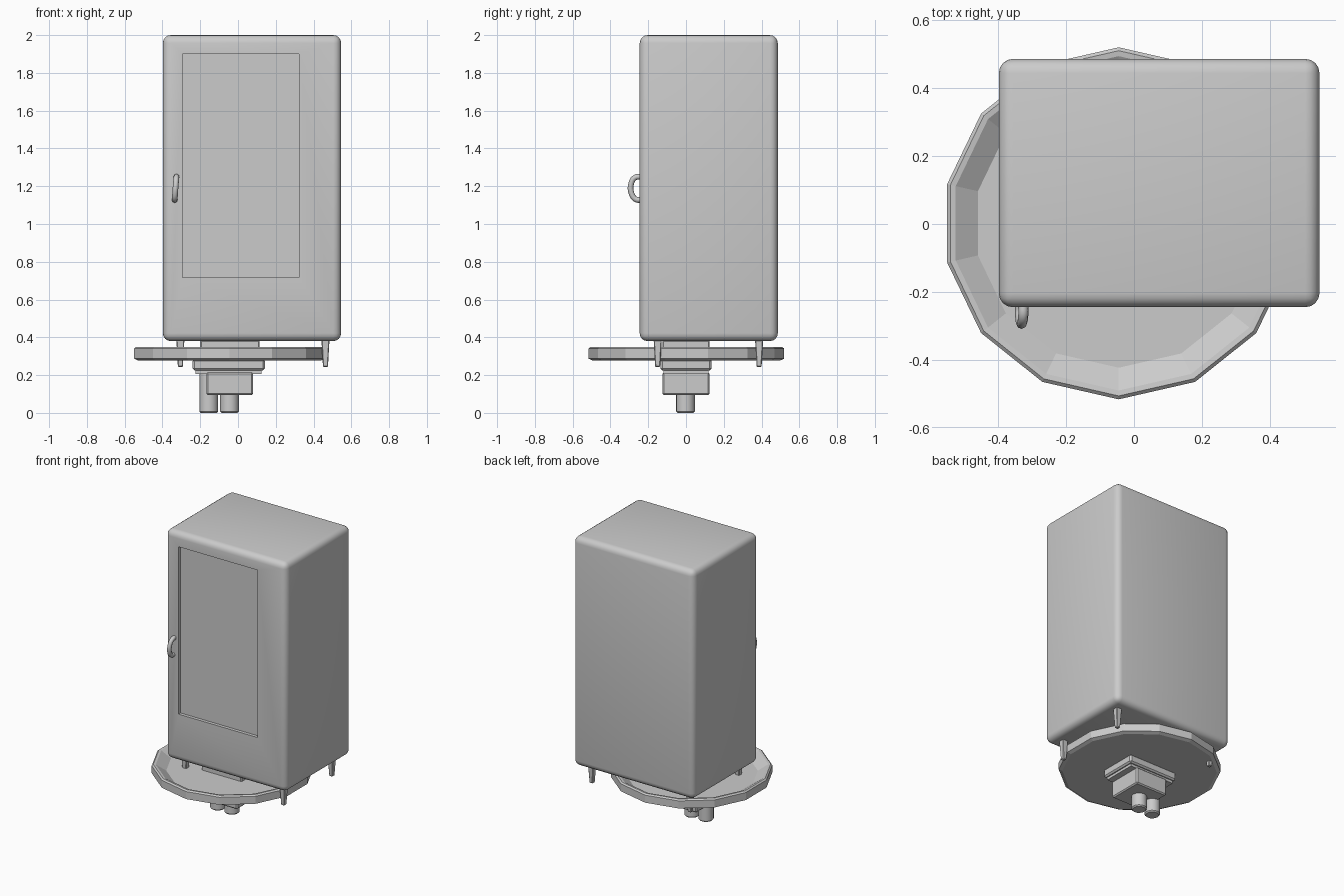
import bpy, bmesh, math
from mathutils import Vector

if "Cube" in bpy.data.objects:
    bpy.data.objects.remove(bpy.data.objects["Cube"])

grey = bpy.data.materials.new("plain_grey")
grey.diffuse_color = (0.6, 0.6, 0.6, 1)
grey.use_nodes = True
grey.node_tree.nodes["Principled BSDF"].inputs["Base Color"].default_value = grey.diffuse_color


def make(name, bm, smooth=None):
    bmesh.ops.recalc_face_normals(bm, faces=bm.faces)
    me = bpy.data.meshes.new(name)
    bm.to_mesh(me)
    bm.free()
    ob = bpy.data.objects.new(name, me)
    bpy.context.collection.objects.link(ob)
    me.materials.append(grey)
    if smooth:
        smooth_obj(ob, smooth)
    return ob


def smooth_obj(ob, angle):
    bpy.ops.object.select_all(action='DESELECT')
    ob.select_set(True)
    bpy.context.view_layer.objects.active = ob
    bpy.ops.object.shade_smooth_by_angle(angle=math.radians(angle))


def box_bm(x0, x1, y0, y1, z0, z1, bevel=0, seg=1):
    bm = bmesh.new()
    bmesh.ops.create_cube(bm, size=1)
    for v in bm.verts:
        v.co = ((x0 + x1) / 2 + v.co.x * (x1 - x0),
                (y0 + y1) / 2 + v.co.y * (y1 - y0),
                (z0 + z1) / 2 + v.co.z * (z1 - z0))
    if bevel:
        bmesh.ops.bevel(bm, geom=bm.edges[:], offset=bevel, segments=seg,
                        profile=0.5, affect='EDGES')
    return bm


def lathe(name, cx, cy, profile, n, smooth=None):
    """Revolve a list of (radius, z) rings, capped at both ends."""
    bm = bmesh.new()
    rings = []
    for r, z in profile:
        rings.append([bm.verts.new((cx + r * math.sin(2 * math.pi * i / n),
                                    cy + r * math.cos(2 * math.pi * i / n), z))
                      for i in range(n)])
    for a, b in zip(rings, rings[1:]):
        for i in range(n):
            j = (i + 1) % n
            bm.faces.new((a[i], a[j], b[j], b[i]))
    bm.faces.new(rings[0])
    bm.faces.new(rings[-1])
    return make(name, bm, smooth)


# Cabinet with rounded edges and a shallow recessed door window
cabinet = make("cabinet", box_bm(-0.398, 0.546, -0.245, 0.486, 0.38, 2.0, 0.042, 4))
cutter = make("window_cutter", box_bm(-0.293, 0.323, -0.4, -0.222, 0.717, 1.90))
cutter.hide_render = True
mod = cabinet.modifiers.new("window", 'BOOLEAN')
mod.object = cutter
mod.operation = 'DIFFERENCE'
mod.solver = 'EXACT'
bpy.context.view_layer.objects.active = cabinet
cabinet.select_set(True)
bpy.ops.object.modifier_apply(modifier="window")
bpy.data.objects.remove(cutter)
smooth_obj(cabinet, 35)

# Door handle: slightly tilted loop
cu = bpy.data.curves.new("handle_path", 'CURVE')
cu.dimensions = '3D'
cu.bevel_depth = 0.015
cu.bevel_resolution = 2
cu.resolution_u = 4
cu.use_fill_caps = True
pts = [(-0.335, -0.235, 1.128), (-0.335, -0.265, 1.130), (-0.333, -0.288, 1.160),
       (-0.329, -0.290, 1.215), (-0.326, -0.270, 1.246), (-0.326, -0.235, 1.250)]
sp = cu.splines.new('BEZIER')
sp.bezier_points.add(len(pts) - 1)
for p, co in zip(sp.bezier_points, pts):
    p.co = co
    p.handle_left_type = p.handle_right_type = 'AUTO'
cu.materials.append(grey)
tmp = bpy.data.objects.new("tmp_handle", cu)
bpy.context.collection.objects.link(tmp)
me = bpy.data.meshes.new_from_object(tmp.evaluated_get(bpy.context.evaluated_depsgraph_get()))
bpy.data.objects.remove(tmp)
handle = bpy.data.objects.new("door_handle", me)
bpy.context.collection.objects.link(handle)
smooth_obj(handle, 50)

# Four tapered legs
for side, x in (("left", -0.305), ("right", 0.463)):
    for end, y in (("front", -0.15), ("back", 0.387)):
        bm = box_bm(x - 0.022, x + 0.022, y - 0.022, y + 0.022, 0.243, 0.40)
        for v in bm.verts:
            if v.co.z < 0.3:
                v.co.x = x + (v.co.x - x) * 0.6
                v.co.y = y + (v.co.y - y) * 0.6
        bmesh.ops.bevel(bm, geom=bm.edges[:], offset=0.004, segments=1, affect='EDGES')
        make(f"{end}_{side}_leg", bm)

# Fourteen-sided drip tray with raised rim
CX = -0.045
lathe("round_tray", CX, 0.002,
      [(0.495, 0.277), (0.518, 0.287), (0.518, 0.34), (0.508, 0.349),
       (0.492, 0.347), (0.425, 0.303)], 14)

# Mounting block under the cabinet, passing through the tray
make("upper_collar", box_bm(-0.20, 0.115, -0.125, 0.125, 0.29, 0.385, 0.006))
make("under_plate", box_bm(-0.24, 0.142, -0.135, 0.135, 0.225, 0.285, 0.01))
make("under_plate_step", box_bm(-0.225, 0.125, -0.118, 0.118, 0.207, 0.23))
make("valve_box", box_bm(-0.168, 0.080, -0.125, 0.125, 0.095, 0.215, 0.008))

# Two outlet pipes at the bottom
for name, x in (("left_pipe", -0.155), ("right_pipe", -0.045)):
    lathe(name, x, -0.003, [(0.042, 0), (0.05, 0.008), (0.05, 0.21)], 16, 40)
